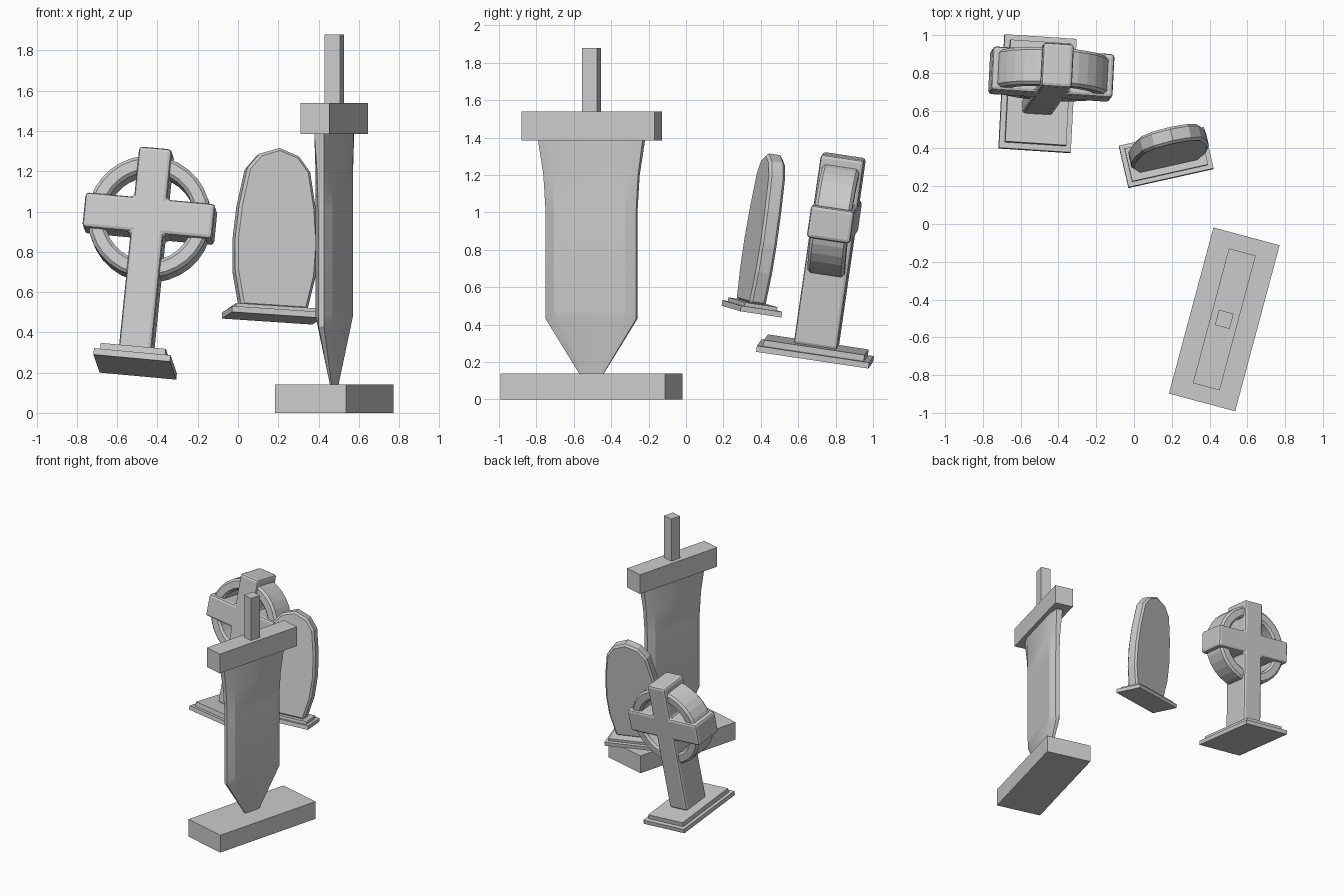
import bpy, bmesh
from math import radians, pi
from mathutils import Matrix, Vector

if "Cube" in bpy.data.objects:
    bpy.data.objects.remove(bpy.data.objects["Cube"])


def frame(origin, x, y):
    """Placement matrix from an origin and two local axes."""
    x = Vector(x).normalized()
    y = Vector(y)
    y = (y - x * y.dot(x)).normalized()
    z = x.cross(y)
    m = Matrix((x, y, z)).transposed().to_4x4()
    m.translation = Vector(origin)
    return m


def finish(name, bm, place, bevel=0.0, segments=1, smooth=None):
    bmesh.ops.recalc_face_normals(bm, faces=bm.faces)
    me = bpy.data.meshes.new(name)
    bm.to_mesh(me)
    bm.free()
    ob = bpy.data.objects.new(name, me)
    bpy.context.collection.objects.link(ob)
    ob.matrix_world = place
    if bevel:
        mod = ob.modifiers.new("bevel", 'BEVEL')
        mod.width, mod.segments = bevel, segments
        mod.limit_method, mod.angle_limit = 'ANGLE', radians(40)
    if smooth:
        bpy.ops.object.select_all(action='DESELECT')
        ob.select_set(True)
        bpy.context.view_layer.objects.active = ob
        bpy.ops.object.shade_smooth_by_angle(angle=radians(smooth))
    return ob


def block(name, place, sx, sy, z0, z1):
    bm = bmesh.new()
    bmesh.ops.create_cube(bm, size=1, matrix=Matrix.Translation((0, 0, (z0 + z1) / 2))
                          @ Matrix.Diagonal((sx, sy, z1 - z0, 1)))
    return finish(name, bm, place)


def slab(name, place, half, depth, y=0.0, **kw):
    """Extrude a mirrored half outline (x, z) along local y."""
    pts = half + [(-px, pz) for px, pz in reversed(half) if px > 0]
    bm = bmesh.new()
    f = bm.faces.new([bm.verts.new((px, y - depth / 2, pz)) for px, pz in pts])
    g = bmesh.ops.extrude_face_region(bm, geom=[f])
    bmesh.ops.translate(bm, vec=(0, depth, 0),
                        verts=[v for v in g["geom"] if isinstance(v, bmesh.types.BMVert)])
    return finish(name, bm, place, **kw)


# Sword monument
sword = Matrix.Translation((0.478, -0.505, 0)) @ Matrix.Rotation(radians(-15), 4, 'Z')
block("sword_plinth", sword, 0.363, 0.91, 0, 0.14)
block("sword_guard", sword, 0.147, 0.738, 1.385, 1.54)
block("sword_grip", sword, 0.08, 0.083, 1.54, 1.88)

# Blade: eight-sided sections (z, flat half length, half thickness, edge half length, edge half thickness)
sections = [(0.13, 0.045, 0.008, 0.062, 0.004), (0.43, 0.176, 0.038, 0.25, 0.014),
            (0.48, 0.197, 0.043, 0.25, 0.015), (1.0, 0.197, 0.043, 0.25, 0.015),
            (1.2, 0.2, 0.043, 0.262, 0.018), (1.39, 0.205, 0.043, 0.29, 0.025)]
bm = bmesh.new()
rings = []
for z, f, t, l, e in sections:
    rings.append([bm.verts.new((x, y, z)) for x, y in
                  [(t, -f), (t, f), (e, l), (-e, l), (-t, f), (-t, -f), (-e, -l), (e, -l)]])
for a, b in zip(rings, rings[1:]):
    for i in range(8):
        bm.faces.new((a[i], a[(i + 1) % 8], b[(i + 1) % 8], b[i]))
bm.faces.new(rings[0])
bm.faces.new(rings[-1])
finish("sword_blade", bm, sword, smooth=20)

# Rounded headstone, leaning back
head = frame((0.17, 0.35, 0.47), (0.45, 0.10, -0.03), (-0.05, 0.22, -0.033))
block("headstone_base", head, 0.462, 0.228, 0, 0.03)
block("headstone_step", head, 0.412, 0.18, 0.03, 0.05)
slab("headstone", head,
     [(0.168, 0.045), (0.205, 0.22), (0.211, 0.38), (0.196, 0.55),
      (0.16, 0.74), (0.1, 0.815), (0, 0.85)], 0.09, y=-0.01, bevel=0.014)

# Ringed cross, leaning back and to the side
cross = frame((-0.5125, 0.6875, 0.2275), (0.38, -0.025, -0.035), (0.035, 0.6, -0.09))
block("cross_base", cross, 0.383, 0.608, 0, 0.032)
block("cross_step", cross, 0.325, 0.545, 0.032, 0.066)
w, arm, lo, hi = 0.082, 0.324, 0.66, 0.836
slab("cross_body", cross,
     [(w, 0.06), (w, lo), (arm, lo), (arm, hi), (w, hi), (w, 1.09)],
     0.235, bevel=0.018, segments=2)

# Ring: chamfered profile spun around the crossing
r0, r1, d, c = 0.222, 0.306, 0.1, 0.016
profile = [(r0, c - d), (r0 + c, -d), (r1 - c, -d), (r1, c - d),
           (r1, d - c), (r1 - c, d), (r0 + c, d), (r0, d - c)]
bm = bmesh.new()
vs = [bm.verts.new((r, y, 0.746)) for r, y in profile]
es = [bm.edges.new((vs[i], vs[(i + 1) % 8])) for i in range(8)]
bmesh.ops.spin(bm, geom=vs + es, cent=(0, 0, 0.746), axis=(0, 1, 0),
               angle=2 * pi, steps=32)
bmesh.ops.remove_doubles(bm, verts=bm.verts, dist=1e-4)
finish("cross_ring", bm, cross)
